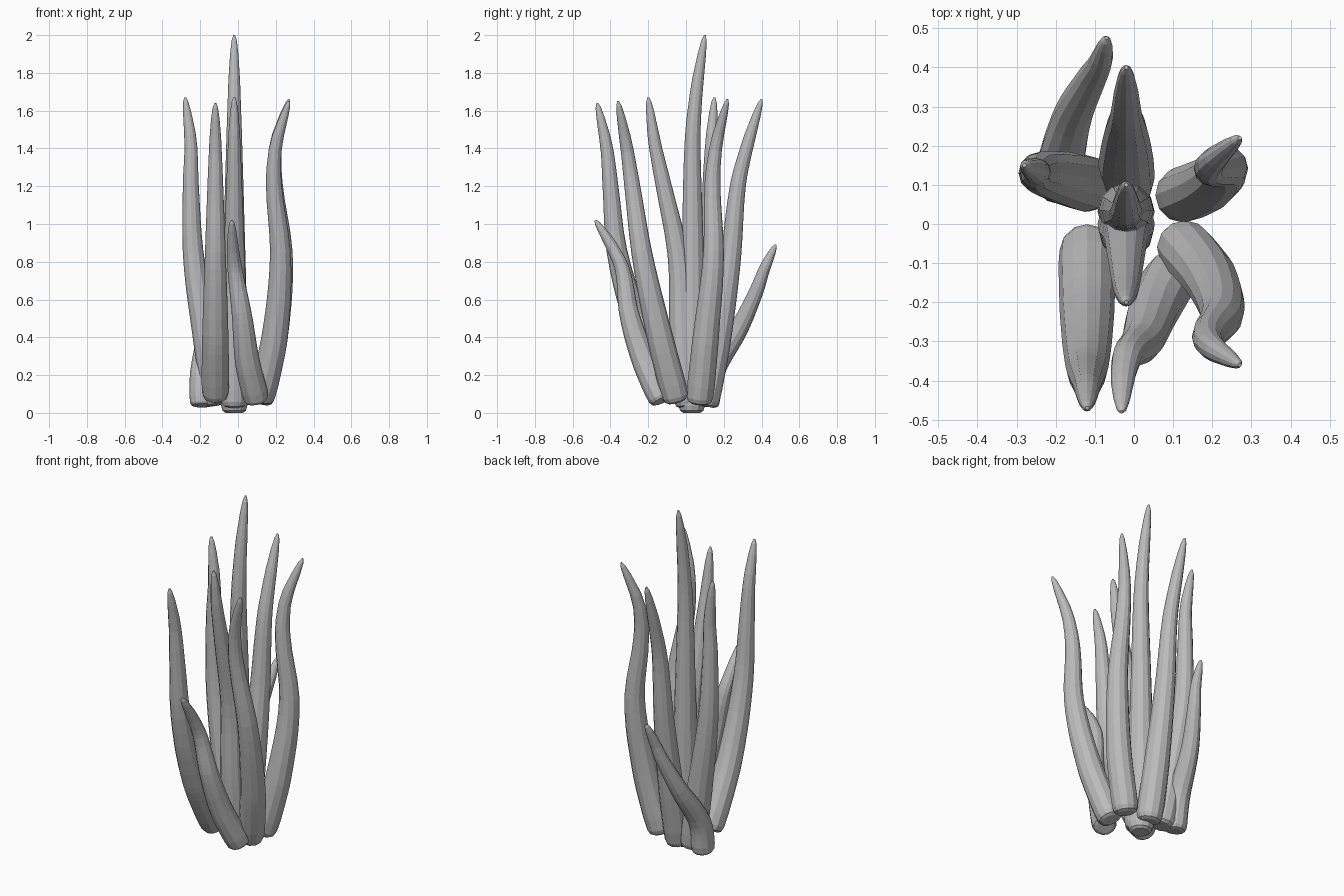
import bpy, bmesh, math
from mathutils import Vector

default = bpy.data.objects.get("Cube")
if default:
    bpy.data.objects.remove(default, do_unlink=True)

SIDES = 12
RINGS = 18
STEPS = (0, .22, .48, .72, .85, 1)      # heights of the path points along a stem
TAPER = ((0, .046), (.006, .062), (.02, .07), (.06, .073), (.2, .07), (.35, .063), (.58, .05),
         (.75, .04), (.88, .031), (.95, .022), (.985, .014), (1, .005))

# one matt grey for every stem
grey = bpy.data.materials.new("stem grey")
grey.use_nodes = True
shade = (.5, .5, .5, 1)
grey.diffuse_color = shade
grey.node_tree.nodes["Principled BSDF"].inputs["Base Color"].default_value = shade


def radius_at(t):
    """Linear lookup in the shared taper."""
    for (t0, r0), (t1, r1) in zip(TAPER, TAPER[1:]):
        if t <= t1:
            return r0 + (r1 - r0) * (t - t0) / (t1 - t0)
    return TAPER[-1][1]


def point_at(points, t):
    """Smooth curve through the path points, indexed by height fraction."""
    last = len(points) - 1
    i = max(k for k in range(last) if STEPS[k] <= t)

    def slope(k):
        a, b = max(k - 1, 0), min(k + 1, last)
        return (points[b] - points[a]) / (STEPS[b] - STEPS[a])

    span = STEPS[i + 1] - STEPS[i]
    u = (t - STEPS[i]) / span
    ease = u * u * (3 - 2 * u)
    return (points[i].lerp(points[i + 1], ease)
            + slope(i) * span * u * (1 - u) ** 2
            - slope(i + 1) * span * u * u * (1 - u))


def stem(name, low, high, xs, ys, thickness=1):
    """Loft a tapering round stem along a curved path."""
    if not isinstance(xs, tuple):
        xs = (xs,) * len(STEPS)
    points = [Vector((x, y, low + (high - low) * s)) for x, y, s in zip(xs, ys, STEPS)]
    levels = sorted({k / RINGS for k in range(RINGS + 1)} | {t for t, r in TAPER})
    bm = bmesh.new()
    rings = []
    for t in levels:
        centre = point_at(points, t)
        ahead = point_at(points, min(t + .01, 1))
        behind = point_at(points, max(t - .01, 0))
        along = (ahead - behind).normalized()
        across = Vector((0, 1, 0)).cross(along).normalized()
        other = along.cross(across)
        r = radius_at(t) * thickness
        ring = []
        for k in range(SIDES):
            a = math.tau * k / SIDES
            ring.append(bm.verts.new(centre + (across * math.cos(a) + other * math.sin(a)) * r))
        rings.append(ring)
    for lower, upper in zip(rings, rings[1:]):
        for k in range(SIDES):
            n = (k + 1) % SIDES
            bm.faces.new((lower[k], lower[n], upper[n], upper[k]))
    bm.faces.new(rings[0][::-1])
    bm.faces.new(rings[-1])
    mesh = bpy.data.meshes.new(name)
    bm.to_mesh(mesh)
    bm.free()
    mesh.materials.append(grey)
    obj = bpy.data.objects.new(name, mesh)
    bpy.context.collection.objects.link(obj)
    return obj


# upright cluster in the middle
stem("centre_stem", 0, 2, -.02, (.03, .035, .035, .035, .055, .1))
stem("centre_front_stem", .03, 1.67, -.02, (.01, -.02, -.04, -.12, -.165, -.2))
stem("back_stem", .035, 1.66, -.02, (.1, .17, .235, .275, .325, .4))

# tall outer stems
stem("right_stem", .04, 1.67, (-.11, -.17, -.235, -.25, -.25, -.28),
     (.1, .115, .13, .13, .135, .15))
stem("front_right_stem", .075, 1.64, -.12, (-.05, -.235, -.36, -.4, -.42, -.47))
stem("back_left_stem", .05, 1.66, (.115, .195, .235, .195, .2, .27),
     (.07, .105, .145, .14, .16, .22))
stem("front_left_stem", .06, 1.65, (.12, .195, .225, .19, .2, .27),
     (-.05, -.14, -.23, -.285, -.315, -.36))

# short outer stems
stem("short_front_stem", .06, 1.02, (.1, .05, .02, -.015, -.028, -.032),
     (-.125, -.22, -.3, -.335, -.39, -.48), .95)
stem("short_back_stem", .035, .89, (-.19, -.19, -.155, -.107, -.085, -.07),
     (.11, .145, .28, .375, .415, .475), .9)
